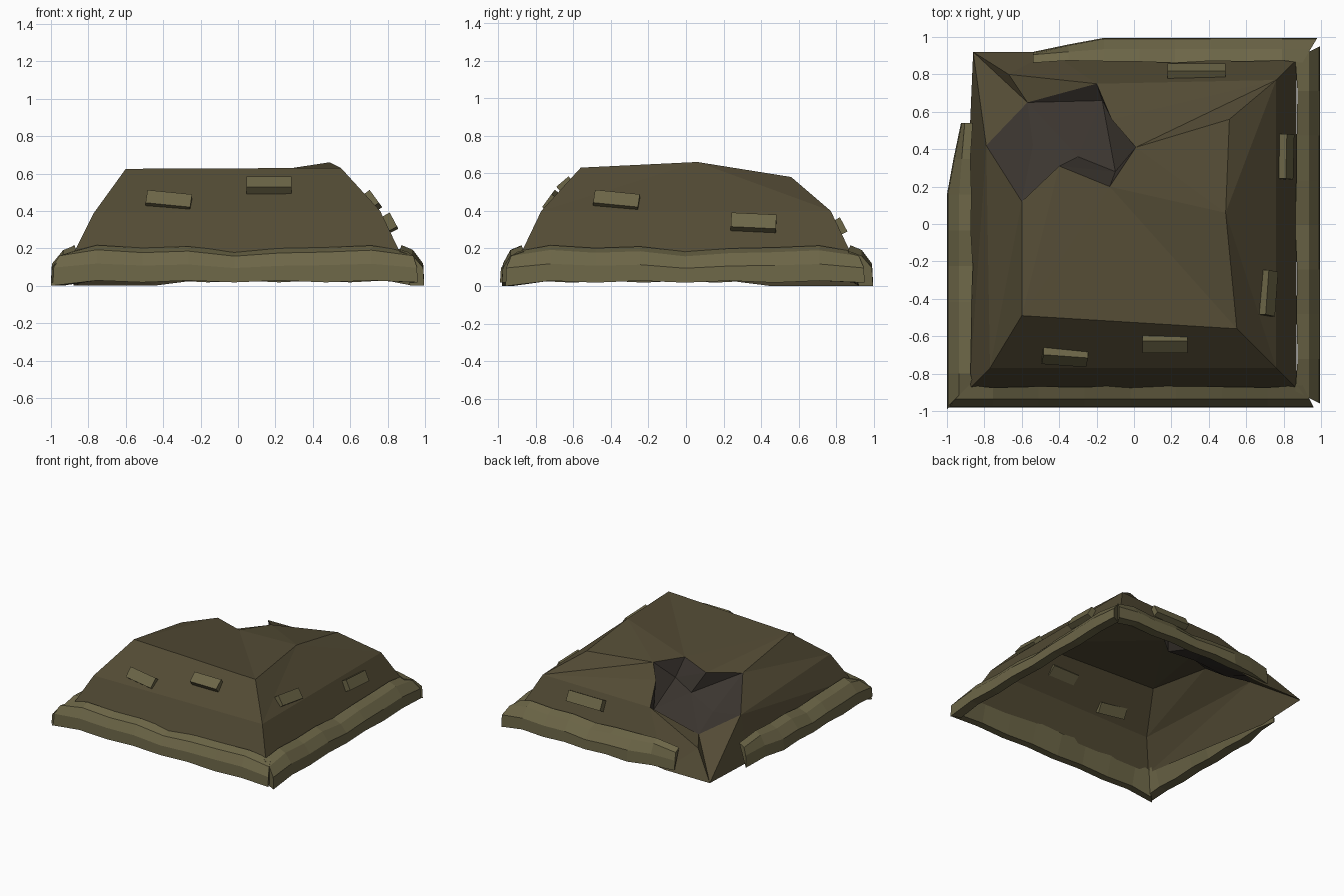
import bpy, bmesh
from math import radians
from mathutils import Matrix, Vector

if "Cube" in bpy.data.objects:
    bpy.data.objects.remove(bpy.data.objects["Cube"])


def material(name, rgb):
    m = bpy.data.materials.new(name)
    m.diffuse_color = (*rgb, 1)
    m.use_nodes = True
    m.node_tree.nodes["Principled BSDF"].inputs["Base Color"].default_value = m.diffuse_color
    return m


EARTH = material("earth", (0.086, 0.07, 0.035))
STONE = material("stone", (0.15, 0.132, 0.063))
ASH = material("ash", (0.044, 0.036, 0.029))


def finish(name, bm, mats):
    me = bpy.data.meshes.new(name)
    bm.to_mesh(me)
    bm.free()
    for m in mats:
        me.materials.append(m)
    ob = bpy.data.objects.new(name, me)
    bpy.context.collection.objects.link(ob)
    return ob


# Mound shell: t = top, m = middle, b = base, R = crater rim, F/A/W = crater floor
P = dict(
    b0=(-.88, -.88, .17), b1=(.87, -.88, .17), b2=(.87, .88, .17),
    C=(-.86, .92, 0), D=(-.88, .45, 0), E=(-.45, .92, 0),
    m0=(-.77, -.77, .39), m1=(.76, -.77, .40), m2=(.76, .77, .40),
    t0=(-.6, -.49, .625), t1=(.55, -.56, .63), t2=(.49, .06, .66), t3=(.51, .56, .58),
    R1=(-.6, .12, .53), R2=(-.4, .31, .55), R3=(-.13, .2, .565), R4=(.01, .41, .565),
    R5=(-.12, .56, .51), R6=(-.2, .75, .38), L=(-.79, .42, .35), K=(-.67, .8, .19),
    A=(-.57, .65, .22), W=(-.17, .66, .32), F1=(-.54, .42, .31), F2=(-.3, .36, .38),
    F3=(-.1, .28, .42))
OUTER = """t0 t1 R3|t1 t2 R3|t2 R4 R3|t2 t3 R4|t0 R3 R2|t0 R2 R1
t0 m0 m1 t1|m0 b0 b1 m1|m1 b1 b2 m2|t1 m1 t2|m1 m2 t2|m2 t3 t2
t3 m2 R4|m2 R5 R4|m2 R6 R5|m2 b2 R6|b2 E R6|E K R6|E C K
t0 R1 m0|R1 L m0|L C D|L D b0|L b0 m0|C L A|C A K|K A R6"""
CRATER = """A L F1|L R1 F1|R1 R2 F2|R1 F2 F1|R2 R3 F3|R2 F3 F2|R3 R4 F3
A W R6|W R5 R6|A F1 F2|A F2 W|F2 F3 W|F3 R4 W|R4 R5 W"""

bm = bmesh.new()
V = {k: bm.verts.new(p) for k, p in P.items()}
for idx, text in enumerate((OUTER, CRATER)):
    for face in text.replace("\n", "|").split("|"):
        f = bm.faces.new([V[k] for k in face.split()])
        f.material_index = idx
bmesh.ops.recalc_face_normals(bm, faces=bm.faces)
bm.faces.ensure_lookup_table()
if bm.faces[0].normal.z < 0:
    bmesh.ops.reverse_faces(bm, faces=bm.faces)
finish("mound_shell", bm, (EARTH, ASH))


# Curbs: a rough cross-section swept along each side with a wavy top;
# a broken end tapers, corner ends are mitred
WAVE = [-.02, .012, -.003, .005, -.022, -.005, 0, .01, -.02]


def curb(name, angle, u0, u1, out, taper=0, mitre=(0, 0)):
    bm = bmesh.new()
    rot = Matrix.Rotation(radians(angle), 4, 'Z')
    rings = []
    n = len(WAVE)
    for i, w in enumerate(WAVE):
        u = u0 + (u1 - u0) * i / (n - 1)
        end = i if taper < 0 else n - 1 - i
        cut = max(0, .075 - .04 * end) if taper else 0
        low = .018 + .01 * (i % 2) - .018 * (i == 0)
        section = [(.92, low), (out - cut, low), (out - .005 - cut, .11 + w * .7),
                   (.935 - cut * .4, .18 + w), (.87 + w * .4, .205 + w)]
        skew = mitre[0] * (i == 0) - mitre[1] * (i == n - 1)
        rings.append([bm.verts.new(rot @ Vector((u + skew * (out - d), -d, z)))
                      for d, z in section])
    for a, b in zip(rings, rings[1:]):
        for j in range(5):
            k = (j + 1) % 5
            bm.faces.new((a[j], a[k], b[k], b[j]))
    bm.faces.new(rings[0])
    bm.faces.new(rings[-1])
    bmesh.ops.recalc_face_normals(bm, faces=bm.faces)
    finish(name, bm, (STONE,))


curb("front_curb", 0, -1, .96, .98, mitre=(1, .5))
curb("right_curb", 90, -.96, .95, .995, mitre=(.5, .5))
curb("back_curb", 180, -.98, .54, .995, 1, mitre=(.6, 0))
curb("left_curb", -90, -.54, .99, 1.0, -1, mitre=(0, 1))


# Loose bricks lying in the slopes: side angle, along, outward, height, roll
def brick(name, angle, u, d, z, roll, length=.24, lean=36):
    bm = bmesh.new()
    mat = (Matrix.Rotation(radians(angle), 4, 'Z') @ Matrix.Translation((u, -d, z))
           @ Matrix.Rotation(radians(-lean), 4, 'X')
           @ Matrix.Rotation(radians(roll), 4, 'Y')
           @ Matrix.Diagonal((length, .055, .085, 1)))
    bmesh.ops.create_cube(bm, size=1, matrix=mat)
    finish(name, bm, (STONE,))


brick("front_brick_left", 0, -.37, .71, .45, 7)
brick("front_brick_right", 0, .165, .64, .535, 0, lean=50)
brick("right_brick_front", 90, -.37, .715, .45, 7)
brick("right_brick_back", 90, .36, .81, .335, 3, lean=28)
brick("back_brick", 180, -.335, .815, .315, 0, length=.31, lean=28)
